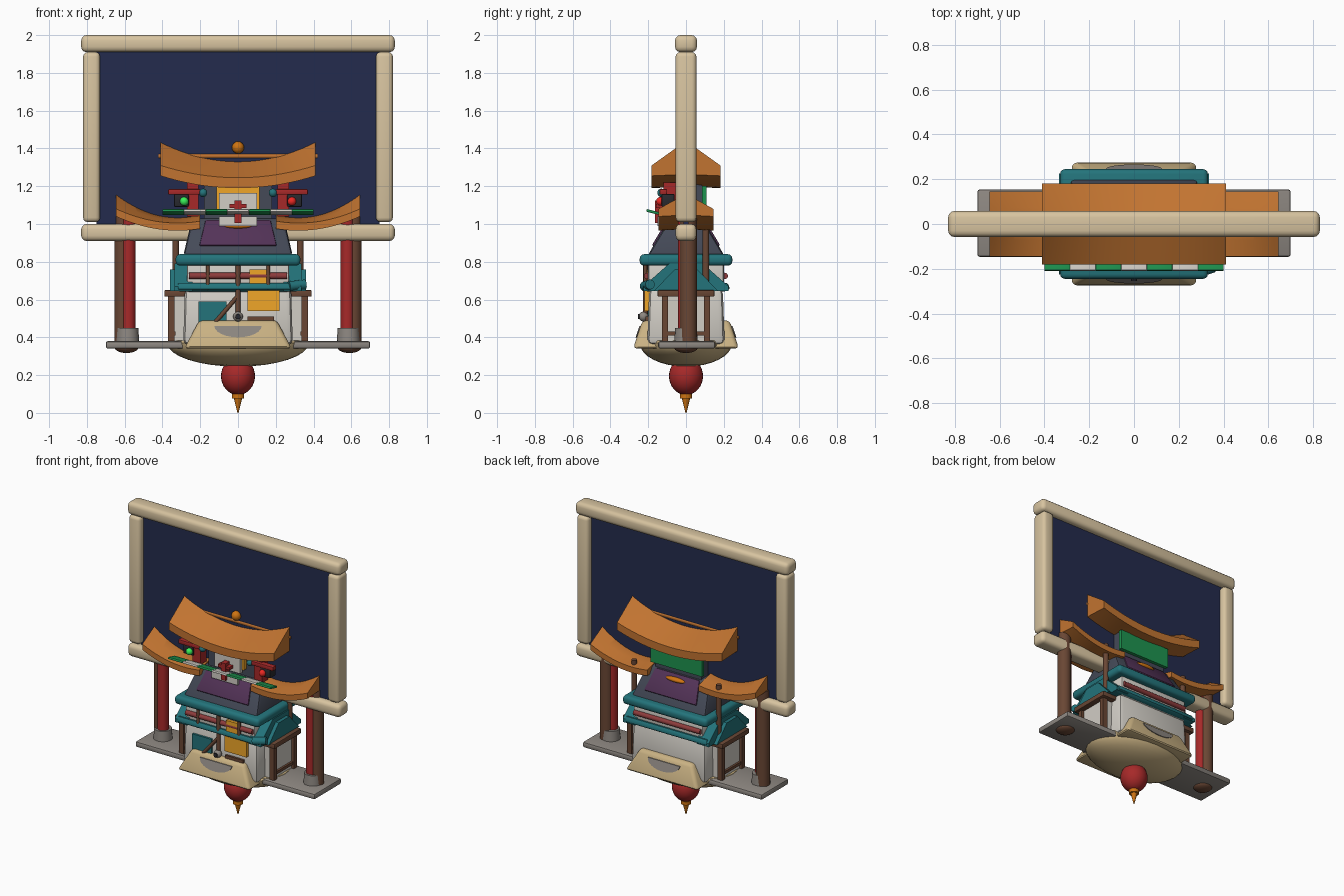
import bpy, bmesh, math
from mathutils import Vector, Matrix

if "Cube" in bpy.data.objects:
    bpy.data.objects.remove(bpy.data.objects["Cube"])

mats = {}
COLORS = dict(tan=(214, 194, 158), navy=(40, 47, 78), roof=(192, 115, 52), red=(165, 45, 45),
              brown=(105, 72, 55), grey=(140, 134, 128), white=(208, 204, 196), teal=(40, 115, 122),
              slate=(70, 75, 88), purple=(84, 54, 88), yellow=(240, 165, 45), green=(35, 145, 80),
              orange=(205, 115, 25), dark=(45, 45, 50), rail=(140, 62, 62), sand=(200, 176, 130),
              lime=(60, 240, 90), glow=(235, 45, 40))


def finish(name, bm, col):
    bmesh.ops.recalc_face_normals(bm, faces=bm.faces)
    me = bpy.data.meshes.new(name)
    bm.to_mesh(me)
    bm.free()
    ob = bpy.data.objects.new(name, me)
    bpy.context.collection.objects.link(ob)
    if col not in mats:
        m = bpy.data.materials.new(col)
        m.diffuse_color = [(c / 255) ** 2.2 for c in COLORS[col]] + [1]
        m.use_nodes = True
        m.node_tree.nodes["Principled BSDF"].inputs["Base Color"].default_value = m.diffuse_color
        mats[col] = m
    me.materials.append(mats[col])
    return ob


# box from ranges; tx, ty shrink the top for tapered shapes
def box(name, x, y, z, col, bev=0.0, tx=1, ty=1, rot=None, seg=2):
    bm = bmesh.new()
    bmesh.ops.create_cube(bm, size=1)
    c = Vector(((x[0] + x[1]) / 2, (y[0] + y[1]) / 2, (z[0] + z[1]) / 2))
    for v in bm.verts:
        k = (tx, ty) if v.co.z > 0 else (1, 1)
        v.co = Vector((v.co.x * (x[1] - x[0]) * k[0], v.co.y * (y[1] - y[0]) * k[1], v.co.z * (z[1] - z[0])))
    if bev:
        bmesh.ops.bevel(bm, geom=bm.edges[:], offset=bev, segments=seg, profile=0.5, affect='EDGES')
    if rot:
        bmesh.ops.rotate(bm, verts=bm.verts, matrix=Matrix.Rotation(rot[0], 3, rot[1]))
    bmesh.ops.translate(bm, verts=bm.verts, vec=c)
    return finish(name, bm, col)


# cylinder or cone between two points
def rod(name, a, b, r, col, r2=None, n=16):
    bm = bmesh.new()
    a, b = Vector(a), Vector(b)
    d = b - a
    bmesh.ops.create_cone(bm, cap_ends=True, segments=n, radius1=r, radius2=r if r2 is None else r2, depth=d.length)
    m = Matrix.Translation((a + b) / 2) @ d.to_track_quat('Z', 'Y').to_matrix().to_4x4()
    bmesh.ops.transform(bm, matrix=m, verts=bm.verts)
    return finish(name, bm, col)


def ball(name, c, r, col, cut=None):
    bm = bmesh.new()
    bmesh.ops.create_uvsphere(bm, u_segments=28, v_segments=16, radius=1)
    for v in bm.verts:
        if cut is not None:
            v.co.z = min(v.co.z, cut)
        v.co = Vector((v.co.x * r[0] + c[0], v.co.y * r[1] + c[1], v.co.z * r[2] + c[2]))
    return finish(name, bm, col)


# solid sagging gable roof swept along x
def saddle(name, x0, x1, xc, w, eave, eave_rise, ridge, ridge_rise, t, n=20):
    bm = bmesh.new()
    span = max(abs(x0 - xc), abs(x1 - xc))
    rings = []
    for i in range(n + 1):
        x = x0 + (x1 - x0) * i / n
        u = ((x - xc) / span) ** 2
        e, r = eave + eave_rise * u, ridge + ridge_rise * u
        pts = [(-w, e), (-w, e + t), (-w / 2, (e + t + r) / 2), (0, r), (w / 2, (e + t + r) / 2), (w, e + t),
               (w, e), (0, e + .008)]
        rings.append([bm.verts.new((x, y, z)) for y, z in pts])
    m = len(rings[0])
    for a, b in zip(rings, rings[1:]):
        for j in range(m):
            bm.faces.new((a[j], a[(j + 1) % m], b[(j + 1) % m], b[j]))
    bm.faces.new(rings[0])
    bm.faces.new(rings[-1])
    return finish(name, bm, 'roof')


# prism: polygon in two axes extruded along the third
def prism(name, pts, lo, hi, axis, col):
    bm = bmesh.new()
    put = (lambda p, d: (d, p[0], p[1])) if axis == 'X' else (lambda p, d: (p[0], d, p[1]))
    a = [bm.verts.new(put(p, lo)) for p in pts]
    b = [bm.verts.new(put(p, hi)) for p in pts]
    for i in range(len(pts)):
        j = (i + 1) % len(pts)
        bm.faces.new((a[i], a[j], b[j], b[i]))
    bm.faces.new(a)
    bm.faces.new(b)
    return finish(name, bm, col)


# Big framed screen
box('frame_top', (-.83, .83), (-.058, .058), (1.91, 2), 'tan', .028, seg=3)
box('frame_bottom', (-.83, .83), (-.055, .055), (.91, 1), 'tan', .028, seg=3)
box('screen_panel', (-.75, .75), (-.012, .012), (.98, 1.93), 'navy')

# Top roof
saddle('top_roof', -.41, .41, 0, .182, 1.19, .065, 1.335, .105, .055)
rod('top_ridge_pole', (-.42, 0, 1.36), (.42, 0, 1.36), .016, 'roof')
ball('roof_finial', (0, -.02, 1.405), (.032,) * 3, 'orange')

# Base, bowl, hanging bulb
box('base_plate', (-.7, .7), (-.147, .155), (.34, .38), 'grey', .012)
ball('bowl', (0, 0, .37), (.375, .245, .125), 'sand', cut=.1)
ball('bulb', (0, 0, .195), (.09, .09, .1), 'red')
rod('bulb_cap', (0, 0, .075), (0, 0, .1), .033, 'orange')
rod('bulb_tip', (0, 0, 0), (0, 0, .077), .003, 'orange', r2=.022)

# House body
box('lower_walls', (-.29, .29), (-.205, .205), (.36, .66), 'white', .03, tx=.97, ty=.95)
box('upper_walls', (-.27, .27), (-.2, .2), (.64, .8), 'white', .01)
box('upper_eave', (-.33, .33), (-.245, .245), (.78, .84), 'teal', .022, seg=3)
box('mansard_roof', (-.29, .29), (-.205, .205), (.83, 1.03), 'slate', .02, tx=.84, ty=.42)

for s in (-1, 1):
    def sx(a, b):
        return tuple(sorted((s * a, s * b)))
    # Screen posts, side roofs and columns
    box('frame_post', sx(.73, .82), (-.055, .055), (1.01, 1.91), 'tan', .024, seg=3)
    saddle('side_roof', s * .2, s * .645, s * .32, .145, .965, .075, 1.035, .125, .04)
    rod('side_ridge_pole', (s * .25, 0, 1.1), (s * .64, 0, 1.1), .012, 'roof')
    rod('outer_column', (s * .61, .012, .36), (s * .61, .012, 1.05), .045, 'brown')
    rod('red_column', (s * .58, -.006, .4), (s * .58, -.006, 1.03), .037, 'red')
    rod('column_base', (s * .585, 0, .38), (s * .585, 0, .45), .062, 'grey', r2=.057)
    ball('column_foot', (s * .59, 0, .345), (.062, .062, .028), 'brown')
    rod('roof_post', (s * .33, .105, .64), (s * .33, .105, 1.04), .018, 'brown')
    # Side wings with timber framing
    box('wing_wall', sx(.27, .35), (-.11, .11), (.37, .63), 'white')
    box('wing_beam', sx(.25, .39), (-.15, .15), (.615, .65), 'brown', .006)
    for y in (-.11, .11):
        box('wing_post', sx(.335, .37), (y - .016, y + .016), (.37, .62), 'brown')
    box('wing_rail', sx(.33, .365), (-.12, .12), (.41, .43), 'brown')
    prism('wing_gable', [(-.225, .645), (-.225, .67), (-.09, .79), (.09, .79), (.225, .67), (.225, .645)],
          *sx(.24, .335), 'X', 'teal')
    prism('wing_gable_lip', [(-.17, .645), (-.06, .76), (.06, .76), (.17, .645)], *sx(.32, .36), 'X', 'teal')
    # Rooftop brackets and lamps
    box('lamp_arm', sx(.2, .37), (-.14, -.1), (1.155, 1.185), 'red', .006)
    box('lamp_post', sx(.21, .27), (-.12, -.05), (1.04, 1.22), 'red')
    box('lamp_box', sx(.26, .34), (-.13, -.06), (1.09, 1.16), 'dark', .01)
    ball('lamp', (s * .285, -.135, 1.12), (.023,) * 3, 'lime' if s < 0 else 'glow')
    ball('teal_knob', (s * .185, -.13, 1.165), (.022,) * 3, 'teal')

    # Front (s=-1) and back (s=1) features
    box('lower_eave', (-.32, .32), sx(.185, .228), (.645, .685), 'teal', .012, rot=(s * .35, 'X'))
    rod('railing', (-.26, s * .205, .725), (.26, s * .205, .725), .017, 'rail')
    box('apron', (-.285, .285), sx(.1, .28), (.34, .49), 'sand', .022, tx=.72, ty=.45, seg=3)
    half = [(.125 * math.cos(a), .46 - .06 * math.sin(a)) for a in [math.pi * i / 12 for i in range(13)]]
    ob = prism('apron_inset', half, 0, .012, 'Y', 'grey')
    for v in ob.data.vertices:
        v.co.y = s * (.274 - (v.co.z - .34) * .33 + v.co.y)
    # Purple roof panel lying on the slope, with an oval ornament
    box('roof_panel', (-.205, .205), sx(.117, .141), (.87, 1.03), 'purple', .008,
        tx=.84, rot=(s * .54, 'X'))
    ball('roof_ornament', (0, s * .115, .99), (.075, .022, .016), 'orange')

# Striped awning
for i in range(7):
    x = -.4 + i * .1143
    box('awning_strip', (x, x + .1143), (-.21, -.135), (1.056, 1.07), 'white' if i % 2 else 'green', .003,
        rot=(-.25, 'X'))

# Rooftop signs
box('back_sign', (-.2, .2), (.085, .108), (1.06, 1.2), 'green')
box('attic_core', (-.18, .18), (-.07, .085), (1.01, 1.24), 'slate')
box('yellow_sign', (-.115, .115), (-.1, -.06), (1.08, 1.2), 'yellow')
box('white_sign', (-.1, .1), (-.12, -.09), (1.06, 1.165), 'white')
box('small_sign', (-.1, .1), (-.15, -.13), (.99, 1.04), 'white')
box('cross_upright', (-.018, .018), (-.165, -.12), (1.005, 1.125), 'red')
box('cross_bar', (-.045, .045), (-.16, -.12), (1.085, 1.105), 'red')

# Front facade details
box('yellow_banner', (.05, .22), (-.22, -.19), (.54, .65), 'yellow')
box('upper_banner', (.06, .155), (-.22, -.19), (.67, .76), 'yellow')
box('teal_window', (-.21, -.06), (-.212, -.19), (.47, .59), 'teal')
box('brown_board', (.05, .19), (-.215, -.19), (.47, .51), 'brown')
rod('centre_post', (0, -.215, .49), (0, -.215, .8), .013, 'brown')
for x in (-.16, .16):
    rod('balcony_post', (x, -.215, .65), (x, -.215, .79), .01, 'brown')
rod('diagonal_brace', (-.12, -.215, .48), (0, -.215, .62), .011, 'brown')
ball('lantern', (0, -.225, .51), (.026,) * 3, 'grey')
rod('lantern_lens', (0, -.255, .51), (0, -.24, .51), .014, 'dark')
rod('side_lamp', (.27, -.22, .67), (.355, -.19, .68), .026, 'teal')

# Smooth shading with sharp creases kept
for ob in bpy.context.collection.objects:
    ob.select_set(True)
    bpy.context.view_layer.objects.active = ob
bpy.ops.object.shade_smooth_by_angle(angle=math.radians(35))
